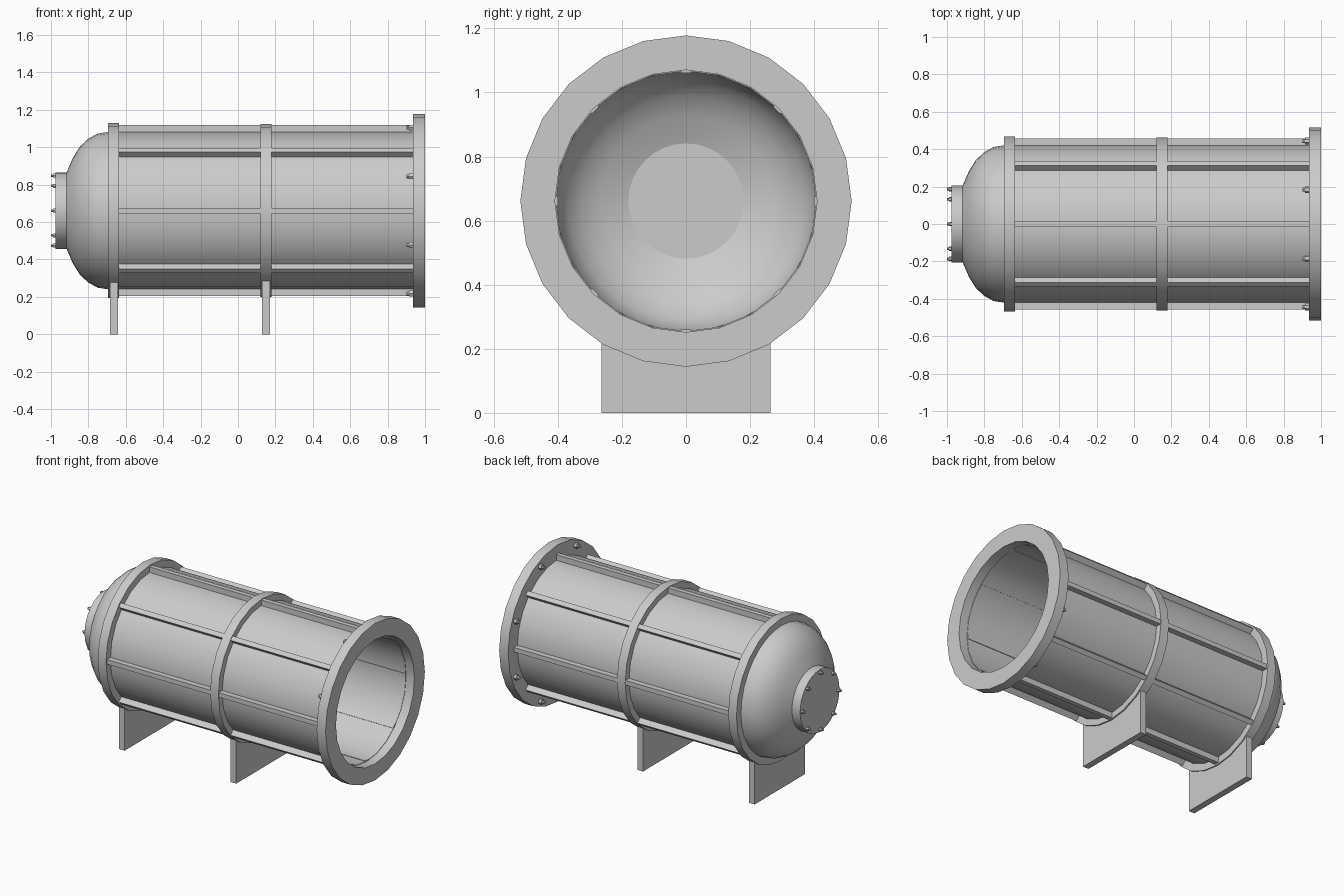
import bpy, bmesh
from math import sin, cos, pi, radians, asin, sqrt

if "Cube" in bpy.data.objects:
    bpy.data.objects.remove(bpy.data.objects["Cube"])

CZ = 0.661  # height of the vessel axis


def finish(name, bm, smooth=True):
    bmesh.ops.recalc_face_normals(bm, faces=bm.faces)
    me = bpy.data.meshes.new(name)
    bm.to_mesh(me)
    bm.free()
    ob = bpy.data.objects.new(name, me)
    bpy.context.collection.objects.link(ob)
    if smooth:
        bpy.ops.object.select_all(action='DESELECT')
        ob.select_set(True)
        bpy.context.view_layer.objects.active = ob
        bpy.ops.object.shade_smooth_by_angle(angle=radians(32))
    return ob


def lathe(name, profile, n=24):
    """Revolve a closed (x, radius) loop about the vessel axis."""
    bm = bmesh.new()
    rings = []
    for i in range(n):
        a = 2 * pi * i / n
        rings.append([bm.verts.new((x, r * sin(a), CZ + r * cos(a))) for x, r in profile])
    m = len(profile)
    for i in range(n):
        A, B = rings[i], rings[(i + 1) % n]
        for j in range(m):
            k = (j + 1) % m
            bm.faces.new((A[j], A[k], B[k], B[j]))
    bmesh.ops.remove_doubles(bm, verts=bm.verts, dist=1e-5)
    return finish(name, bm)


def tube(name, x0, x1, r0, r1, n=24):
    return lathe(name, [(x0, r0), (x0, r1), (x1, r1), (x1, r0)], n)


def prism(bm, pts, x0, x1):
    """Extrude a (y, z) outline along x."""
    a = [bm.verts.new((x0, y, z)) for y, z in pts]
    b = [bm.verts.new((x1, y, z)) for y, z in pts]
    bm.faces.new(a)
    bm.faces.new(b[::-1])
    for i in range(len(pts)):
        j = (i + 1) % len(pts)
        bm.faces.new((a[i], b[i], b[j], a[j]))


def ngon(y, z, r, n):
    return [(y + r * cos(2 * pi * i / n), z + r * sin(2 * pi * i / n)) for i in range(n)]


# Main barrel, bands and open-end flange
tube("barrel", -0.69, 0.94, 0.406, 0.422)
tube("rear_band", -0.695, -0.635, 0.415, 0.468)
tube("middle_band", 0.12, 0.18, 0.415, 0.462)
tube("front_flange", 0.935, 1.0, 0.409, 0.517)

# Domed end with wall thickness
outer = [(-0.685, 0.422), (-0.75, 0.412), (-0.80, 0.385), (-0.845, 0.343),
         (-0.883, 0.282), (-0.918, 0.200)]
inner = [(-0.905, 0.180), (-0.87, 0.268), (-0.835, 0.328), (-0.79, 0.371),
         (-0.745, 0.396), (-0.685, 0.406)]
lathe("dome_end", outer + inner, 32)

# End cap
bm = bmesh.new()
prism(bm, ngon(0, CZ, 0.205, 32), -0.975, -0.905)
finish("end_cap", bm)

# Lengthwise ribs
for i in range(8):
    a = i * pi / 4
    bm = bmesh.new()
    pts = [(r * sin(a) + t * cos(a), CZ + r * cos(a) - t * sin(a))
           for r, t in ((0.400, -0.015), (0.457, -0.015), (0.457, 0.015), (0.400, 0.015))]
    prism(bm, pts, -0.64, 0.94)
    finish(f"rib_{i + 1}", bm, False)


# Bolts: hex head plus a thinner stud tip, pointing to -x
def bolts(name, radius, offset, base, size, length):
    bm = bmesh.new()
    for i in range(8):
        a = offset + i * pi / 4
        y, z = radius * sin(a), CZ + radius * cos(a)
        prism(bm, ngon(y, z, size, 6), base - length * 0.6, base + 0.005)
        prism(bm, ngon(y, z, size * 0.6, 8), base - length, base)
    finish(name, bm, False)


bolts("flange_bolts", 0.48, pi / 8, 0.935, 0.018, 0.033)
bolts("cap_bolts", 0.187, 0, -0.975, 0.012, 0.025)

# Saddle feet: plates with a curved top fitting under the bands
HW, R = 0.263, 0.445
half = asin(HW / R)
arc = [(R * sin(half - 2 * half * i / 10), CZ - R * cos(half - 2 * half * i / 10))
       for i in range(11)]
for name, x in (("rear_foot", -0.663), ("middle_foot", 0.15)):
    bm = bmesh.new()
    prism(bm, [(-HW, 0), (HW, 0)] + arc, x - 0.021, x + 0.021)
    finish(name, bm, False)
